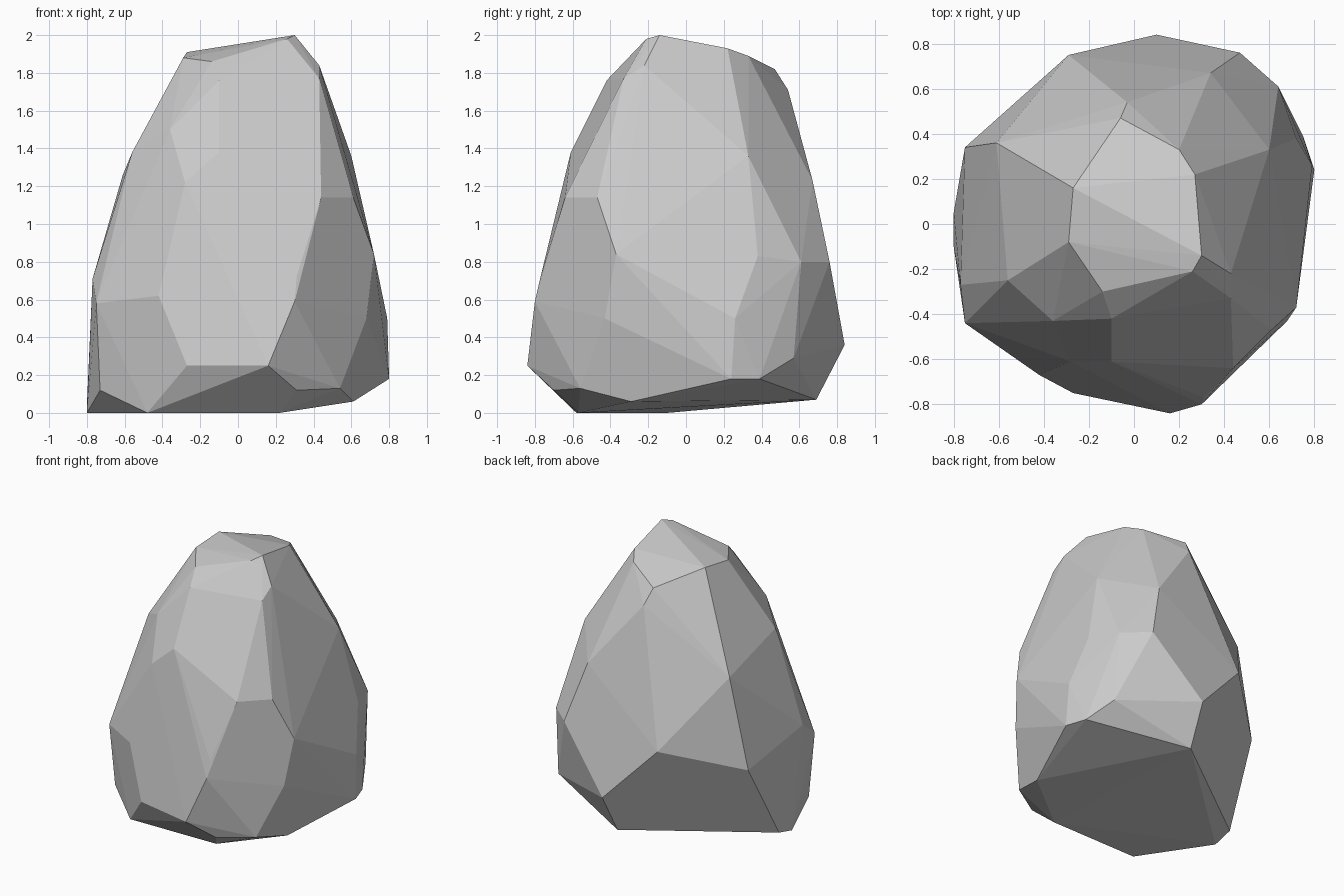
import bpy, bmesh, math

# Corner points of the chipped stone, grouped from crown to base
crown = [(0.30, -0.14, 2.0), (0.26, -0.21, 1.98), (-0.14, -0.30, 1.86),
         (-0.29, -0.08, 1.88), (-0.27, 0.16, 1.91), (0.27, 0.22, 1.93),
         (0.20, 0.33, 1.89), (-0.06, 0.47, 1.82), (-0.03, 0.54, 1.71),
         (0.43, -0.22, 1.84), (0.43, -0.33, 1.77), (-0.10, -0.42, 1.76)]
shoulder = [(-0.36, -0.43, 1.50), (-0.56, -0.25, 1.38), (-0.10, -0.61, 1.38),
            (-0.28, -0.61, 1.22), (0.60, 0.33, 1.36), (0.34, 0.67, 1.23),
            (0.44, -0.64, 1.14), (0.61, -0.47, 1.14), (-0.61, 0.36, 1.26)]
belly = [(0.72, -0.37, 0.84), (0.31, -0.77, 0.72), (0.30, -0.80, 0.59),
         (0.68, -0.43, 0.50), (0.72, 0.38, 0.83), (0.64, 0.61, 0.80),
         (0.47, 0.76, 0.80), (-0.29, 0.75, 0.77), (-0.77, -0.27, 0.71),
         (-0.75, 0.34, 0.60), (-0.75, -0.44, 0.58), (-0.42, -0.67, 0.62),
         (0.79, 0.26, 0.50), (0.10, 0.84, 0.36)]
base = [(0.16, -0.84, 0.25), (-0.27, -0.75, 0.25), (0.31, -0.70, 0.12),
        (0.54, -0.56, 0.13), (0.61, -0.29, 0.06), (0.80, 0.24, 0.18),
        (0.75, 0.39, 0.18), (0.65, 0.57, 0.29), (0.08, 0.69, 0.07),
        (0.22, -0.57, 0.0), (-0.48, -0.58, 0.0), (-0.73, -0.40, 0.12),
        (-0.80, -0.10, 0.0), (-0.80, 0.05, 0.04)]

# Wrap the corners in a hull and merge nearly flat facets
bm = bmesh.new()
for p in crown + shoulder + belly + base:
    bm.verts.new(p)
hull = bmesh.ops.convex_hull(bm, input=bm.verts[:])
loose = [v for v in bm.verts if not v.link_faces]
bmesh.ops.delete(bm, geom=loose, context='VERTS')
bmesh.ops.dissolve_limit(bm, angle_limit=math.radians(2),
                         verts=bm.verts[:], edges=bm.edges[:])
bmesh.ops.recalc_face_normals(bm, faces=bm.faces[:])

mesh = bpy.data.meshes.new("boulder")
bm.to_mesh(mesh)
bm.free()
boulder = bpy.data.objects.new("boulder", mesh)
bpy.context.collection.objects.link(boulder)
